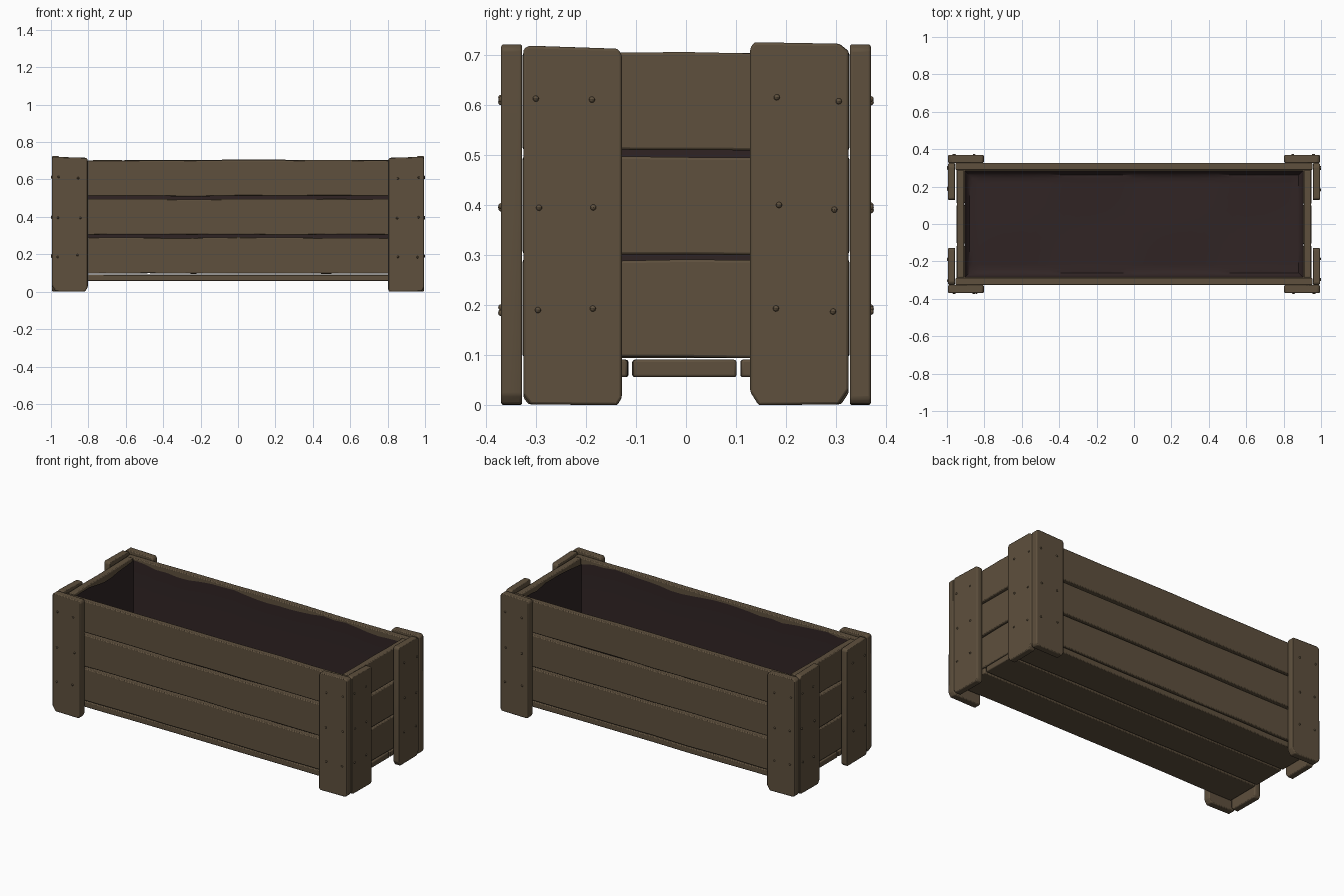
import bpy, bmesh, math, random
from mathutils import Vector

if "Cube" in bpy.data.objects:
    bpy.data.objects.remove(bpy.data.objects["Cube"])

random.seed(7)


def material(name, rgb):
    m = bpy.data.materials.new(name)
    m.diffuse_color = (*rgb, 1)
    m.use_nodes = True
    m.node_tree.nodes["Principled BSDF"].inputs["Base Color"].default_value = m.diffuse_color
    return m


WOOD = material("weathered wood", (0.112, 0.080, 0.047))
LINER = material("dark liner", (0.030, 0.018, 0.018))


def place(axis, u, v, w):
    """Map outline (u, v) and depth w to world space; axis is the board's normal."""
    return {"x": (w, u, v), "y": (u, w, v), "z": (u, v, w)}[axis]


def finish(name, bm, mat, bevel=0.0):
    bmesh.ops.recalc_face_normals(bm, faces=bm.faces)
    me = bpy.data.meshes.new(name)
    bm.to_mesh(me)
    bm.free()
    me.materials.append(mat)
    ob = bpy.data.objects.new(name, me)
    bpy.context.collection.objects.link(ob)
    bpy.ops.object.select_all(action="DESELECT")
    ob.select_set(True)
    bpy.context.view_layer.objects.active = ob
    bpy.ops.object.shade_smooth_by_angle(angle=math.radians(35))
    if bevel:
        b = ob.modifiers.new("worn edges", "BEVEL")
        b.width = bevel
        b.segments = 2
        b.limit_method = "ANGLE"
    return ob


def board(name, axis, outline, w0, w1):
    bm = bmesh.new()
    face = bm.faces.new([bm.verts.new(place(axis, u, v, w0)) for u, v in outline])
    ext = bmesh.ops.extrude_face_region(bm, geom=[face])
    shift = Vector(place(axis, 0, 0, w1 - w0))
    bmesh.ops.translate(bm, vec=shift, verts=[g for g in ext["geom"] if isinstance(g, bmesh.types.BMVert)])
    return finish(name, bm, WOOD, 0.005)


def plank_outline(u0, u1, v0, v1, n):
    """Rectangle whose long edges (along u) wander slightly."""
    def wob():
        return random.uniform(-0.0025, 0.0025)
    us = [u0 + (u1 - u0) * i / n for i in range(n + 1)]
    return [(u, v0 + wob()) for u in us] + [(u, v1 + wob()) for u in reversed(us)]


def post_outline(outer, inner, top_out, top_in):
    """Upright board with chipped feet and shaved upper corners."""
    s = 1 if inner > outer else -1
    c = [random.uniform(0.006, 0.02) for _ in range(3)]
    return [(outer + s * c[0], 0.002), (inner - s * c[1], 0.0), (inner, c[1] * 1.6),
            (inner, top_in - 0.012), (inner - s * 0.008, top_in),
            (outer + s * c[2], top_out), (outer, top_out - c[2] * 0.8), (outer, c[0] * 1.6)]


def nails(name, axis, us, w):
    """Two columns of three nail heads on a post."""
    bm = bmesh.new()
    for z in (0.19, 0.395, 0.61):
        for u in us:
            made = bmesh.ops.create_uvsphere(bm, u_segments=8, v_segments=6, radius=0.006)
            at = place(axis, u + random.uniform(-.008, .008), z + random.uniform(-.006, .006), w)
            bmesh.ops.translate(bm, vec=at, verts=made["verts"])
    finish(name, bm, WOOD)


# Long side planks and end planks, three rows each
ROWS = ((0.098, 0.290), (0.304, 0.495), (0.511, 0.704))
for i, (z0, z1) in enumerate(ROWS):
    for label, s in (("front", -1), ("back", 1)):
        board(f"{label}_plank_{i}", "y", plank_outline(-0.955, 0.955, z0, z1, 8), s * 0.289, s * 0.326)
    for label, s in (("left", -1), ("right", 1)):
        board(f"{label}_end_plank_{i}", "x", plank_outline(-0.287, 0.287, z0 - 0.003, z1, 4), s * 0.908, s * 0.947)

# Bottom slats
for i, (y0, y1) in enumerate(((-0.322, -0.117), (-0.106, 0.099), (0.110, 0.322))):
    board(f"bottom_slat_{i}", "z", plank_outline(-0.95, 0.95, y0, y1, 8), 0.056, 0.091)

# Corner posts: a face board and an end board at every corner
for fb, sy in (("front", -1), ("back", 1)):
    for lr, sx in (("left", -1), ("right", 1)):
        tops = (0.718, 0.712) if sy < 0 else (0.722, 0.725)
        board(f"{fb}_{lr}_face_post", "y",
              post_outline(sx * 0.994, sx * 0.803, 0.721, 0.716), sy * 0.327, sy * 0.369)
        nails(f"{fb}_{lr}_face_nails", "y", (sx * 0.965, sx * 0.85), sy * 0.369)
        board(f"{fb}_{lr}_end_post", "x",
              post_outline(sy * 0.325, sy * 0.128, *tops), sx * 0.956, sx * 0.994)
        nails(f"{fb}_{lr}_end_nails", "x", (sy * 0.300, sy * 0.187), sx * 0.994)

# Cloth liner: open sack with rounded bottom and an uneven rim
bm = bmesh.new()
bmesh.ops.create_cube(bm, size=1)
for v in bm.verts:
    v.co = (v.co.x * 1.81, v.co.y * 0.572, 0.108 if v.co.z < 0 else 0.685)
bmesh.ops.delete(bm, geom=[f for f in bm.faces if f.calc_center_median().z > 0.6], context="FACES_ONLY")
low = [e for e in bm.edges if all(v.co.z < 0.2 for v in e.verts)]
bmesh.ops.bevel(bm, geom=low, offset=0.06, segments=5, profile=0.5, affect="EDGES")
for axis, n in ((0, 24), (1, 8)):  # slice for gentle waves
    span = 1.81 if axis == 0 else 0.572
    for i in range(1, n):
        co, no = [0, 0, 0], [0, 0, 0]
        co[axis], no[axis] = span * (i / n - 0.5), 1
        bmesh.ops.bisect_plane(bm, geom=bm.verts[:] + bm.edges[:] + bm.faces[:], plane_co=co, plane_no=no)
for v in bm.verts:
    if v.co.z > 0.6:
        v.co.z += 0.010 * math.sin(v.co.x * 9 + v.co.y * 14) + random.uniform(-0.008, 0.004)
        v.co.x *= 0.997
        v.co.y *= 0.992
    elif v.co.z < 0.115:
        v.co.z += 0.006 + 0.006 * math.sin(v.co.x * 7) * math.cos(v.co.y * 9)
liner = finish("cloth_liner", bm, LINER)
